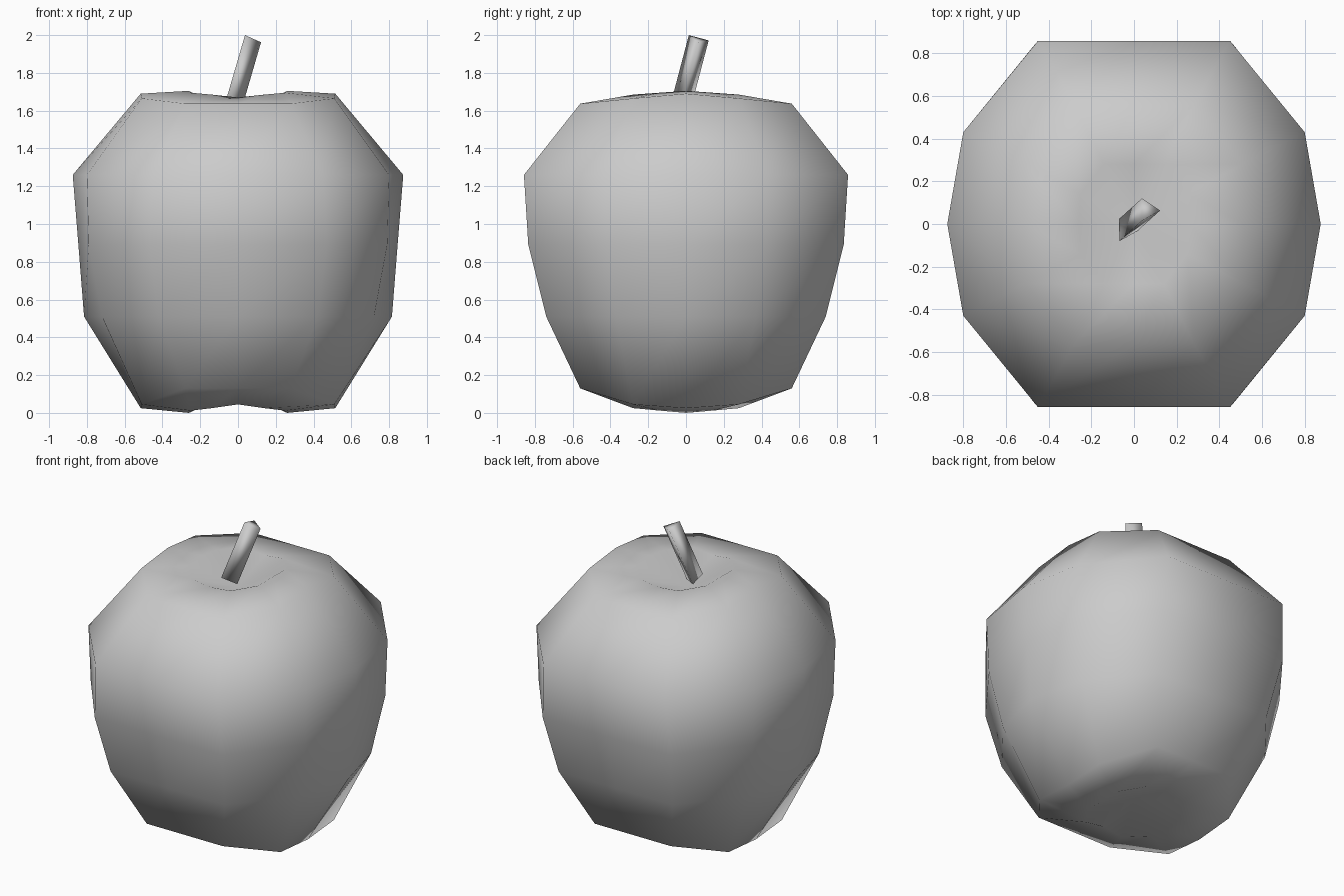
import bpy

if "Cube" in bpy.data.objects:
    bpy.data.objects.remove(bpy.data.objects["Cube"])

def make_object(name, verts, faces):
    mesh = bpy.data.meshes.new(name)
    mesh.from_pydata(verts, [], faces)
    for p in mesh.polygons:
        p.use_smooth = True
    obj = bpy.data.objects.new(name, mesh)
    bpy.context.collection.objects.link(obj)
    return obj

def full_ring(q):
    # mirror a quarter profile of 4 points into a 12-point ring
    a, b, c, d = q
    right = [a, b, c, d]
    m = lambda p, sx, sy: (p[0] * sx, p[1] * sy, p[2])
    return (right + [m(c, -1, 1), m(b, -1, 1), m(a, -1, 1), m(b, -1, -1),
            m(c, -1, -1), m(d, 1, -1), m(c, 1, -1), m(b, 1, -1)])

# Fruit body: quarter rings from underside to top
rings = [
    [(.26, 0, 0.0), (.25, .14, .012), (.14, .28, .025), (0, .28, .045)],
    [(.515, 0, .025), (.51, .28, .045), (.28, .56, .13), (0, .56, .13)],
    [(.815, 0, .51), (.72, .37, .51), (.42, .74, .51), (0, .74, .51)],
    [(.845, 0, .89), (.79, .42, .89), (.47, .835, .89), (0, .835, .89)],
    [(.875, 0, 1.26), (.80, .43, 1.26), (.45, .858, 1.26), (0, .858, 1.26)],
    [(.515, 0, 1.69), (.51, .28, 1.665), (.28, .56, 1.637), (0, .56, 1.637)],
    [(.26, 0, 1.705), (.25, .14, 1.695), (.14, .28, 1.685), (0, .28, 1.67)],
]
verts, faces, n = [], [], 12
for q in rings:
    verts += full_ring(q)
for r in range(len(rings) - 1):
    for i in range(n):
        j = (i + 1) % n
        faces.append((r * n + i, r * n + j, (r + 1) * n + j, (r + 1) * n + i))

# Dimples at both ends
bottom, top = len(verts), len(verts) + 1
verts += [(0, 0, .12), (0, 0, 1.57)]
last = (len(rings) - 1) * n
for i in range(n):
    j = (i + 1) % n
    faces.append((bottom, j, i))
    faces.append((top, last + i, last + j))
make_object("fruit_body", verts, faces)

# Leaning three-sided stem
tip = [(.037, .015, 2.0), (.122, .063, 1.962), (.037, .12, 1.972)]
base = [(x - .105, y - .095, z - .36) for x, y, z in tip]
make_object("stem", base + tip,
            [(2, 1, 0), (3, 4, 5)] + [(i, (i + 1) % 3, (i + 1) % 3 + 3, i + 3) for i in range(3)])
